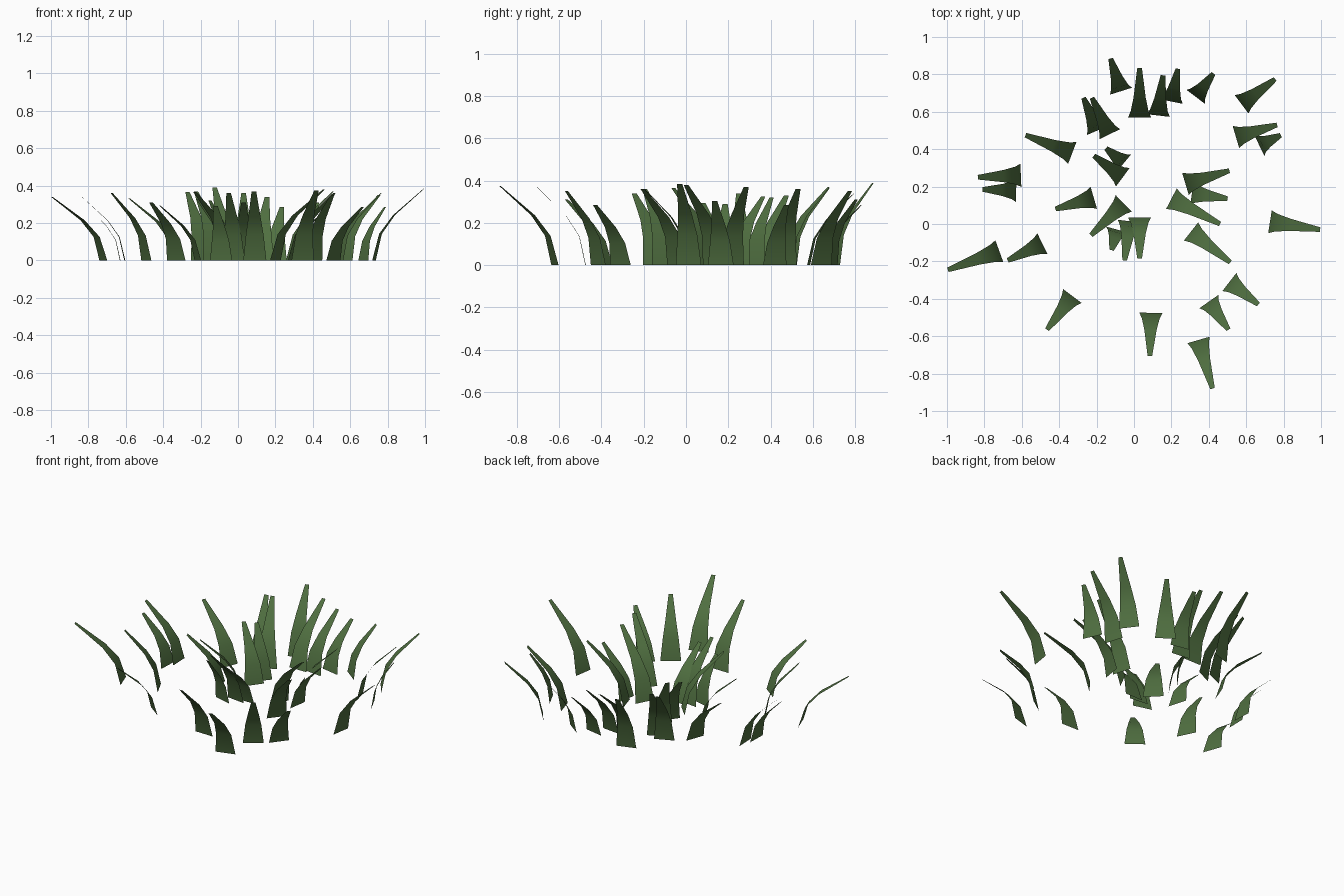
import bpy, bmesh
from mathutils import Vector

green = bpy.data.materials.new("grass_green")
green.diffuse_color = (0.08, 0.16, 0.052, 1)

# Shared blade shape: (share of lean, share of height, share of base width)
PROFILE = [(0, 0, 1), (0.13, 0.37, 0.77), (0.40, 0.63, 0.53), (1, 1, 0.2)]
BASE_WIDTH = 0.123


def grass(name, blades):
    """One object of leaning blades, each (root x, root y, tip x, tip y, height)."""
    bm = bmesh.new()
    for x, y, tx, ty, height in blades:
        root = Vector((x, y, 0))
        lean = Vector((tx - x, ty - y, 0))
        side = Vector((-lean.y, lean.x, 0)).normalized() * BASE_WIDTH / 2
        rows = []
        for out, up, wide in PROFILE:
            mid = root + lean * out + Vector((0, 0, height * up))
            rows.append((bm.verts.new(mid - side * wide), bm.verts.new(mid + side * wide)))
        for (a, b), (c, d) in zip(rows, rows[1:]):
            bm.faces.new((a, c, d, b)).smooth = True
    mesh = bpy.data.meshes.new(name)
    bm.to_mesh(mesh)
    bm.free()
    mesh.materials.append(green)
    bpy.context.collection.objects.link(bpy.data.objects.new(name, mesh))


# Blades around the rim of the patch
grass("outer_blades", [
    (-0.07, 0.71, -0.125, 0.885, 0.39), (0.03, 0.57, 0.03, 0.835, 0.36),
    (0.13, 0.58, 0.155, 0.795, 0.34), (0.20, 0.655, 0.235, 0.83, 0.285),
    (0.33, 0.68, 0.425, 0.805, 0.31), (0.575, 0.64, 0.755, 0.775, 0.35),
    (0.545, 0.465, 0.765, 0.53, 0.36), (0.67, 0.42, 0.785, 0.475, 0.285),
    (0.727, 0.012, 0.995, -0.03, 0.385), (0.51, -0.31, 0.665, -0.43, 0.285),
    (0.40, -0.415, 0.505, -0.565, 0.35), (0.345, -0.62, 0.42, -0.88, 0.375),
    (0.09, -0.475, 0.085, -0.705, 0.37), (-0.33, -0.385, -0.465, -0.565, 0.31),
    (-0.49, -0.105, -0.675, -0.195, 0.36), (-0.72, -0.145, -0.995, -0.245, 0.34),
])

# Blades in the middle and on the left flank
grass("inner_blades", [
    (-0.195, 0.50, -0.27, 0.675, 0.365), (-0.13, 0.48, -0.225, 0.675, 0.37),
    (-0.33, 0.38, -0.58, 0.475, 0.33), (-0.605, 0.26, -0.835, 0.25, 0.34),
    (-0.63, 0.18, -0.81, 0.185, 0.29), (-0.055, 0.325, -0.15, 0.405, 0.32),
    (-0.06, 0.25, -0.215, 0.365, 0.325), (-0.215, 0.14, -0.42, 0.08, 0.295),
    (-0.055, 0.11, -0.23, -0.06, 0.365), (-0.09, -0.03, -0.12, -0.14, 0.29),
    (-0.025, 0.015, -0.05, -0.195, 0.36), (0.03, 0.035, 0.03, -0.185, 0.31),
    (0.275, 0.215, 0.51, 0.285, 0.37), (0.31, 0.165, 0.50, 0.135, 0.305),
    (0.20, 0.135, 0.46, 0.0, 0.38), (0.305, -0.04, 0.515, -0.205, 0.36),
])
